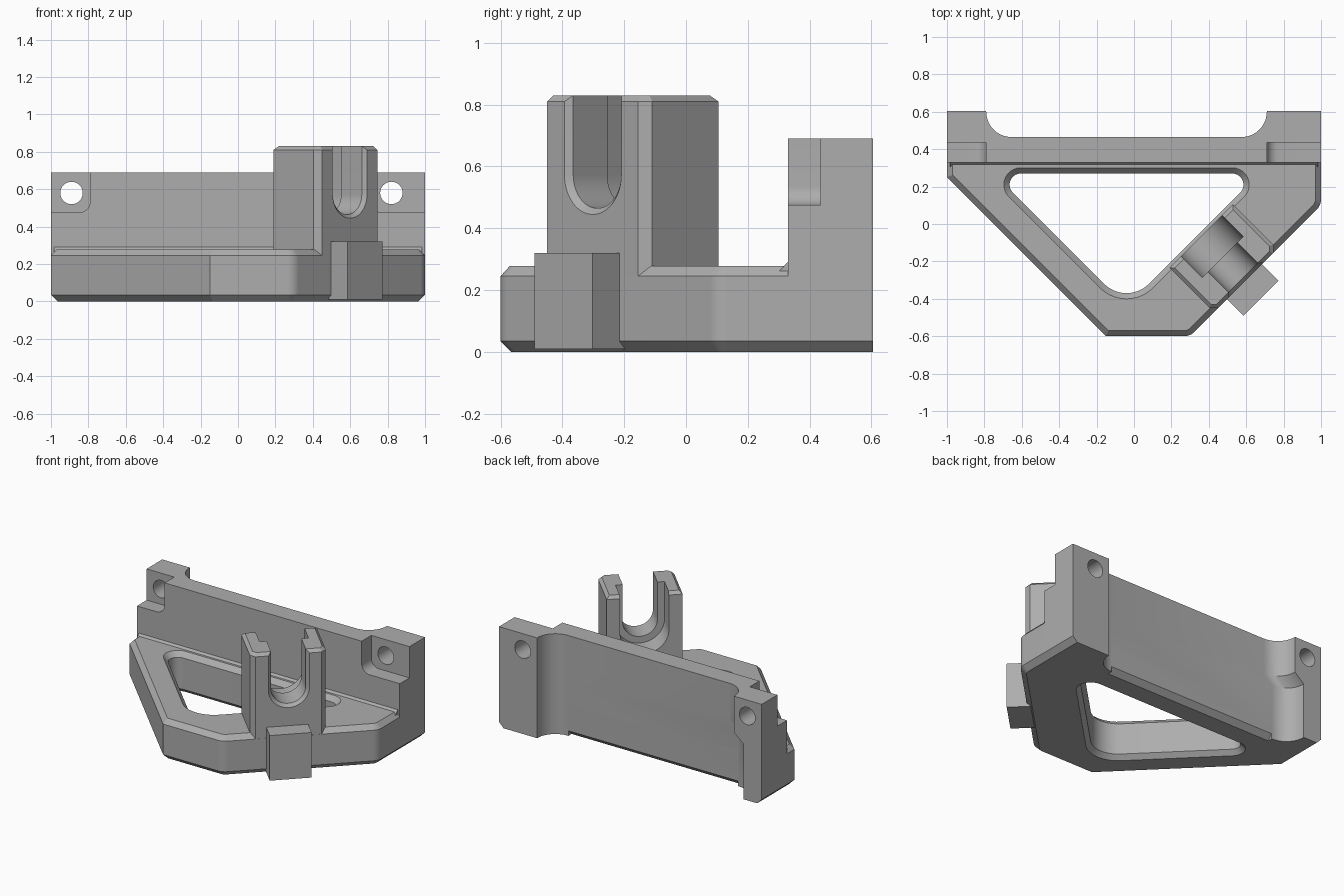
import bpy, bmesh, math
from mathutils import Matrix, Vector

if "Cube" in bpy.data.objects:
    bpy.data.objects.remove(bpy.data.objects["Cube"])

grey = bpy.data.materials.new("plain grey")
grey.use_nodes = True
colour = (0.42, 0.42, 0.42, 1)
grey.diffuse_color = colour
grey.node_tree.nodes["Principled BSDF"].inputs["Base Color"].default_value = colour

UPRIGHT = Matrix.Rotation(math.pi / 2, 4, 'X')     # profile in x and z, depth along -y
DIAGONAL = Matrix.Rotation(math.pi / 4, 4, 'Z')    # aligned with the slanted right edge


def rounded(corners, steps=10):
    """Polygon whose corners (x, y, optional radius) are filleted."""
    out = []
    for i, c in enumerate(corners):
        p = Vector(c[:2])
        if len(c) < 3:
            out.append(p)
            continue
        a = (Vector(corners[i - 1][:2]) - p).normalized()
        b = (Vector(corners[(i + 1) % len(corners)][:2]) - p).normalized()
        half, r = a.angle(b) / 2, c[2]
        centre = p + (a + b).normalized() * r / math.sin(half)
        start = (p + a * r / math.tan(half) - centre).normalized()
        end = (p + b * r / math.tan(half) - centre).normalized()
        out += [centre + start.slerp(end, k / steps) * r for k in range(steps + 1)]
    return out


def offset(poly, d):
    """Grow a counter-clockwise polygon by d with mitred corners."""
    out = []
    for i, p in enumerate(poly):
        e1 = (p - poly[i - 1]).normalized()
        e2 = (poly[(i + 1) % len(poly)] - p).normalized()
        n1, n2 = Vector((e1.y, -e1.x)), Vector((e2.y, -e2.x))
        out.append(p + (n1 + n2) * d / (1 + n1.dot(n2)))
    return out


def loft(name, rings, matrix=Matrix()):
    """Solid through a list of (polygon, height) rings."""
    bm = bmesh.new()
    loops = [[bm.verts.new(matrix @ Vector((p.x, p.y, h))) for p in poly] for poly, h in rings]
    for lo, hi in zip(loops, loops[1:]):
        for i in range(len(lo)):
            bm.faces.new((lo[i - 1], lo[i], hi[i], hi[i - 1]))
    bm.faces.new(loops[0][::-1])
    bm.faces.new(loops[-1])
    bmesh.ops.recalc_face_normals(bm, faces=bm.faces)
    mesh = bpy.data.meshes.new(name)
    bm.to_mesh(mesh)
    bm.free()
    mesh.materials.append(grey)
    obj = bpy.data.objects.new(name, mesh)
    bpy.context.collection.objects.link(obj)
    return obj


def box(name, x0, x1, y0, y1, z0, z1, matrix=Matrix()):
    poly = rounded([(x0, y0), (x1, y0), (x1, y1), (x0, y1)])
    return loft(name, [(poly, z0), (poly, z1)], matrix)


def select(obj):
    bpy.ops.object.select_all(action='DESELECT')
    obj.select_set(True)
    bpy.context.view_layer.objects.active = obj


def cut(obj, *cutters):
    select(obj)
    for cutter in cutters:
        mod = obj.modifiers.new("cut", 'BOOLEAN')
        mod.operation, mod.solver, mod.object = 'DIFFERENCE', 'EXACT', cutter
        bpy.ops.object.modifier_apply(modifier=mod.name)
        bpy.data.objects.remove(cutter)


# Base plate with chamfered rims and a rounded triangular opening
plate = rounded([(-1, .465), (-1, .25), (-.15, -.6), (.3, -.6, .08), (1, .1, .08), (1, .465)])
base = loft("base_plate", [(offset(plate, -.035), 0), (plate, .035),
                           (plate, .245), (offset(plate, -.03), .278)])
opening = rounded([(-.75, .27, .06), (-.04, -.44, .17), (.67, .27, .06)])
cut(base, loft("opening_cutter", [(offset(opening, .04), -.01), (opening, .03),
                                  (opening, .245), (offset(opening, .04), .288)]))


# Back wall with thick ends; the right end narrows towards the bottom
def wall_outline(end):
    return rounded([(-1, .33), (1, .33), (1, .605), (.71, .605), (.71, .465, .135),
                    (end, .465, .135), (end, .605), (-1, .605)])


upper, lower = wall_outline(-.79), wall_outline(-.86)
wall = loft("back_wall", [(lower, 0), (lower, .38), (upper, .44), (upper, .69)])

# Screw pockets and holes in the wall ends
cutters = []
for side, inner, hole_x in ((1, .71, .82), (-1, .79, -.89)):
    corners = [(inner, .475, .06), (1.1, .475), (1.1, .8), (inner, .8)]
    pocket = rounded([(side * c[0], *c[1:]) for c in corners][::side])
    cutters.append(loft("pocket_cutter", [(pocket, -.435), (pocket, -.2)], UPRIGHT))
    ring = [Vector((hole_x + .06 * math.cos(t * math.tau / 32),
                    .58 + .06 * math.sin(t * math.tau / 32))) for t in range(32)]
    cutters.append(loft("hole_cutter", [(ring, -.8), (ring, -.2)], UPRIGHT))
    s = .035 / math.sqrt(2)
    tilt = Matrix.Translation((side, 0, 0)) @ Matrix.Rotation(math.pi / 4, 4, 'Y')
    cutters.append(box("end_chamfer_cutter", -s, s, 0, .8, -s, s, tilt))
tilt = Matrix.Translation((0, .465, 0)) @ Matrix.Rotation(math.pi / 4, 4, 'X')
cutters.append(box("back_chamfer_cutter", -.72, .57, -s, s, -s, s, tilt))
cut(wall, *cutters)

# Sloped strip where the wall meets the plate
strip = rounded([(.302, .262), (.34, .262), (.34, .292), (.33, .292)])
loft("wall_fillet", [(strip, -.985), (strip, .985)],
     Matrix(((0, 0, 1, 0), (1, 0, 0, 0), (0, 1, 0, 0), (0, 0, 0, 1))))

# Forked holder on the slanted edge, with a stepped round-bottomed slot
c = .032
fork = rounded([(-c, -.636 + c), (0, -.636), (.417, -.636), (.417 + c, -.636 + c),
                (.417 + c, -.3), (-c, -.3)])
holder = loft("forked_holder", [(fork, .05), (fork, .81), (offset(fork, -.02), .83)], DIAGONAL)


def slot(half):
    mid = .21
    return rounded([(mid - half, .575 - half, half * .99), (mid + half, .575 - half, half * .99),
                    (mid + half, 1), (mid - half, 1)], 14)


narrow, wide = slot(.11), slot(.155)
cut(holder,
    loft("slot_cutter", [(narrow, .2), (narrow, .616), (offset(narrow, .03), .646)],
         DIAGONAL @ UPRIGHT),
    loft("wide_slot_cutter", [(wide, .2), (wide, .46)], DIAGONAL @ UPRIGHT))

# Stop block in front of the holder
box("stop_block", .067, .332, -.76, -.6, .01, .32, DIAGONAL)

for obj in bpy.context.collection.objects:
    if obj.type == 'MESH':
        select(obj)
        bpy.ops.object.shade_smooth_by_angle(angle=math.radians(25))
